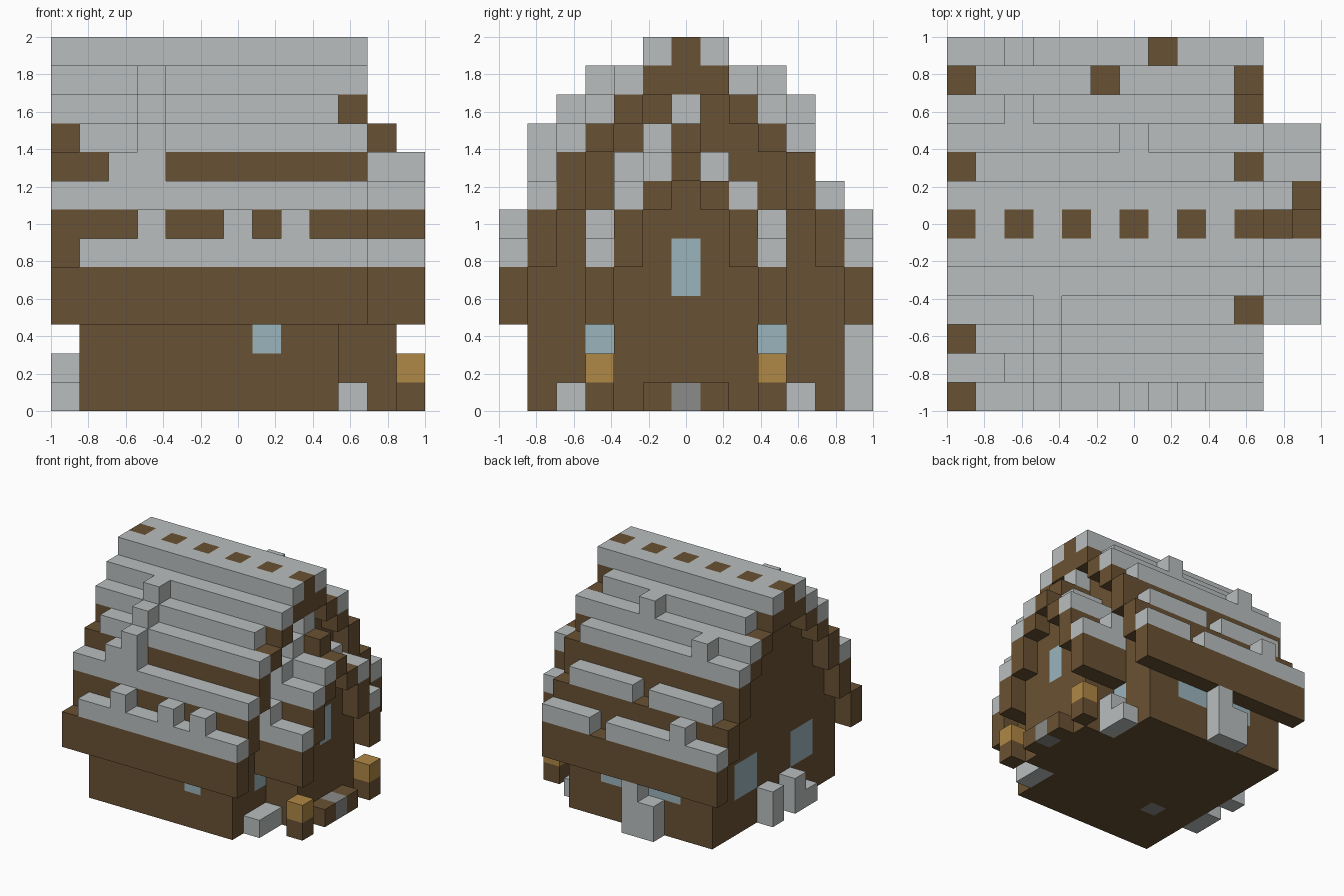
import bpy
import bmesh
from mathutils import Vector

cube = bpy.data.objects.get("Cube")
if cube:
    bpy.data.objects.remove(cube, do_unlink=True)

N = 13                 # blocks along each side
U = 2 / N              # block size


def material(name, rgb):
    m = bpy.data.materials.new(name)
    m.use_nodes = True
    m.diffuse_color = (*rgb, 1)
    m.node_tree.nodes["Principled BSDF"].inputs["Base Color"].default_value = (*rgb, 1)
    return m


MATS = {
    "wood": material("brown_wood", (0.141, 0.083, 0.033)),
    "stone": material("pale_stone", (0.491, 0.515, 0.515)),
    "glass": material("pale_blue_glass", (0.328, 0.456, 0.503)),
    "lamp": material("amber_lamp", (0.434, 0.246, 0.061)),
    "slate": material("dark_stone", (0.258, 0.258, 0.246)),
}

grid = {}              # block cell -> (part name, material key)


def span(v):
    return range(v[0], v[1] + 1) if isinstance(v, tuple) else (v,)


def put(part, mat, x, y, z, skip=()):
    """Fill a block range; later parts replace earlier ones."""
    for i in span(x):
        if i in skip:
            continue
        for j in span(y):
            for k in span(z):
                grid[i, j, k] = (part, mat)


# House body, narrowing upward into the gables
put("house_body", "wood", (1, 9), (1, 11), (0, 4))
for inset, z in ((2, (5, 6)), (3, (7, 8)), (4, 9), (5, 10), (6, 11)):
    put("house_body", "wood", (1, 9), (inset, 12 - inset), z)
put("floor_stone", "slate", 3, 4, 0)

# Wooden roof courses, mirrored front to back
for j, z in ((0, (3, 4)), (1, (5, 6)), (2, (7, 8)), (3, 9), (4, 10), (5, 11)):
    for y in (j, 12 - j):
        put("roof_timber", "wood", (0, 10), y, z)
put("roof_timber", "wood", (0, 10), 6, 11)

# Stone roof courses: row, height, first and last block, gaps
for y, z, x, gaps in (
    (0, 5, (1, 10), ()), (1, 7, (0, 10), ()), (2, 9, (1, 10), ()),
    (3, 10, (0, 9), ()), (4, 11, (0, 10), ()),
    (12, 5, (0, 10), (7,)), (11, 7, (1, 9), (5,)), (10, 9, (0, 9), ()),
    (9, 10, (0, 10), ()), (8, 11, (1, 9), ()),
):
    put("roof_stone", "stone", x, y, z, gaps)

# Ridge with alternating timber ends
put("ridge_stone", "stone", (0, 10), (5, 7), 12)
for i in range(0, 11, 2):
    put("ridge_timber", "wood", i, 6, 12)

# Loose stones raised on the roof
for x in (3, 6, 8):
    put("roof_bumps", "stone", x, 0, 6)
put("roof_bumps", "stone", (2, 3), 1, 8)
for cell in ((3, 1, 9), (3, 2, 10), (3, 3, 11), (2, 12, 6), (2, 10, 10), (6, 9, 11)):
    put("roof_bumps", "stone", *cell)

# Entrance wing with its own small gable
put("wing_body", "wood", (10, 11), (4, 8), (0, 6))
put("wing_body", "wood", (10, 11), (5, 7), 7)
for j, z, top in ((3, (3, 4), 5), (4, (5, 6), 7), (5, 7, 8)):
    for y in (j, 12 - j):
        put("wing_roof_timber", "wood", (10, 12), y, z)
        put("wing_roof_stone", "stone", (10, 11 if y == 7 else 12), y, top)
put("wing_roof_timber", "wood", (10, 12), 6, 8)
put("wing_roof_timber", "wood", (10, 11), 6, 9)
for y, z in ((3, 6), (9, 6), (4, 8), (5, 9), (6, 10)):
    put("wing_roof_bumps", "stone", 10, y, z)

# Windows set flush in the walls
put("wing_window", "glass", 11, 6, (4, 5))
put("front_window", "glass", 7, 1, 2)
for x in ((6, 7), (3, 4)):
    put("back_windows", "glass", x, 11, 2)
for y in ((8, 9), (3, 4)):
    put("gable_windows", "glass", 1, y, (2, 3))
for y in (3, 9):
    put("wing_side_windows", "glass", 9, y, 2)

# Entrance step and lamps on posts
put("entrance_step", "wood", 12, (5, 7), 0)
put("step_centre", "slate", 12, 6, 0)
for y in (3, 9):
    put("lamp_posts", "wood", 12, y, 0)
    put("lamps", "lamp", 12, y, 1)

# Stones resting against the walls
put("wall_stones", "stone", 10, (2, 3), 0)
put("wall_stones", "stone", 10, (9, 10), 0)
put("wall_stones", "stone", 10, 9, 1)
put("wall_stones", "stone", 5, 12, (0, 2))
put("wall_stones", "stone", 4, 12, (0, 1))
put("wall_stones", "stone", 0, 7, (0, 1))
put("wall_stones", "stone", 0, 5, (0, 1))
put("wall_stones", "stone", 0, 4, 0)


def build(part, mat, cells):
    """Make one object from the outward faces of its blocks."""
    bm = bmesh.new()
    for cell in cells:
        centre = Vector(((cell[0] + 0.5) * U - 1, (cell[1] + 0.5) * U - 1, (cell[2] + 0.5) * U))
        for axis in range(3):
            for sign in (-1, 1):
                near = list(cell)
                near[axis] += sign
                if tuple(near) in grid:
                    continue
                n, a, b = Vector(), Vector(), Vector()
                n[axis] = sign
                a[(axis + 1) % 3] = 1
                b[(axis + 2) % 3] = sign
                corners = (-a - b, a - b, a + b, b - a)
                bm.faces.new([bm.verts.new(centre + (n + c) * U / 2) for c in corners])
    bmesh.ops.remove_doubles(bm, verts=bm.verts, dist=U / 100)
    bmesh.ops.dissolve_limit(bm, angle_limit=0.01, verts=bm.verts, edges=bm.edges)
    mesh = bpy.data.meshes.new(part)
    bm.to_mesh(mesh)
    bm.free()
    mesh.materials.append(MATS[mat])
    bpy.context.collection.objects.link(bpy.data.objects.new(part, mesh))


parts = {}
for cell, key in grid.items():
    parts.setdefault(key, []).append(cell)
for (part, mat), cells in parts.items():
    build(part, mat, cells)
